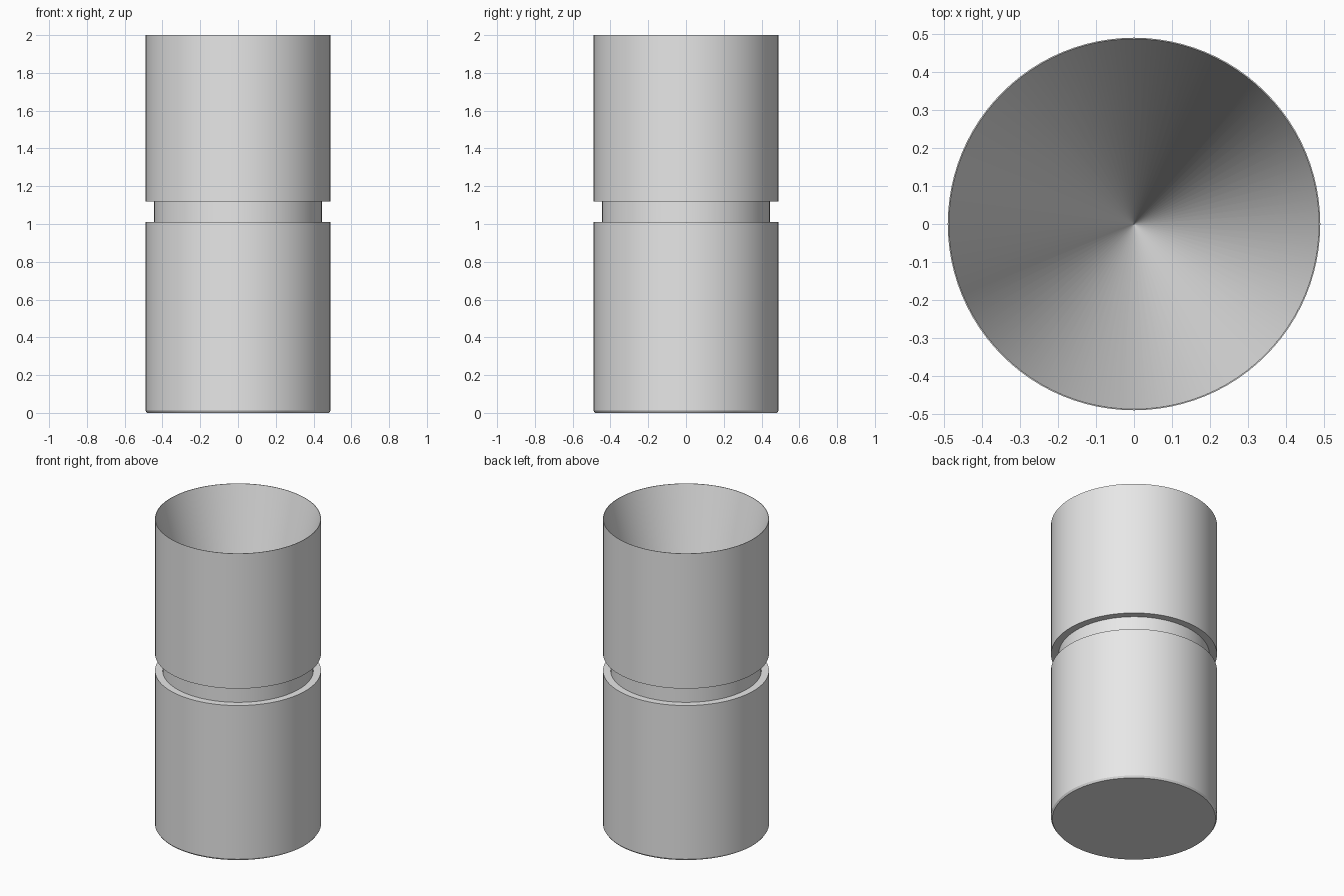
import bpy
import bmesh
import math

default_cube = bpy.data.objects.get("Cube")
if default_cube:
    bpy.data.objects.remove(default_cube, do_unlink=True)

SEGMENTS = 96
RADIUS = 0.49
GROOVE_RADIUS = 0.445
TIP = 0.001

# Cross-section: base, chamfer, lower wall, groove, upper wall, conical inside
profile = [
    (RADIUS - 0.008, 0.0),
    (RADIUS, 0.012),
    (RADIUS, 1.01),
    (GROOVE_RADIUS, 1.01),
    (GROOVE_RADIUS, 1.12),
    (RADIUS, 1.12),
    (RADIUS, 2.0),
    (RADIUS - 0.003, 2.0),
    (TIP, 0.012),
]


def lathe(name, points, material):
    """Revolve a profile around z and close both ends with flat caps."""
    bm = bmesh.new()
    rings = []
    for r, z in points:
        angles = [2 * math.pi * i / SEGMENTS for i in range(SEGMENTS)]
        rings.append([bm.verts.new((r * math.cos(a), r * math.sin(a), z)) for a in angles])
    for low, high in zip(rings, rings[1:]):
        for i in range(SEGMENTS):
            j = (i + 1) % SEGMENTS
            bm.faces.new((low[i], low[j], high[j], high[i]))
    bm.faces.new(rings[0][::-1])
    bm.faces.new(rings[-1])
    mesh = bpy.data.meshes.new(name)
    bm.to_mesh(mesh)
    bm.free()
    mesh.materials.append(material)
    obj = bpy.data.objects.new(name, mesh)
    bpy.context.collection.objects.link(obj)
    return obj


# Plain grey material
grey = bpy.data.materials.new("light_grey")
grey.use_nodes = True
colour = (0.8, 0.8, 0.8, 1.0)
grey.diffuse_color = colour
for node in grey.node_tree.nodes:
    if node.type == "BSDF_PRINCIPLED":
        node.inputs["Base Color"].default_value = colour

# Grooved cylinder with a conical hollow
cylinder = lathe("grooved_cylinder", profile, grey)
bpy.ops.object.select_all(action="DESELECT")
cylinder.select_set(True)
bpy.context.view_layer.objects.active = cylinder
bpy.ops.object.shade_smooth_by_angle(angle=math.radians(30))
